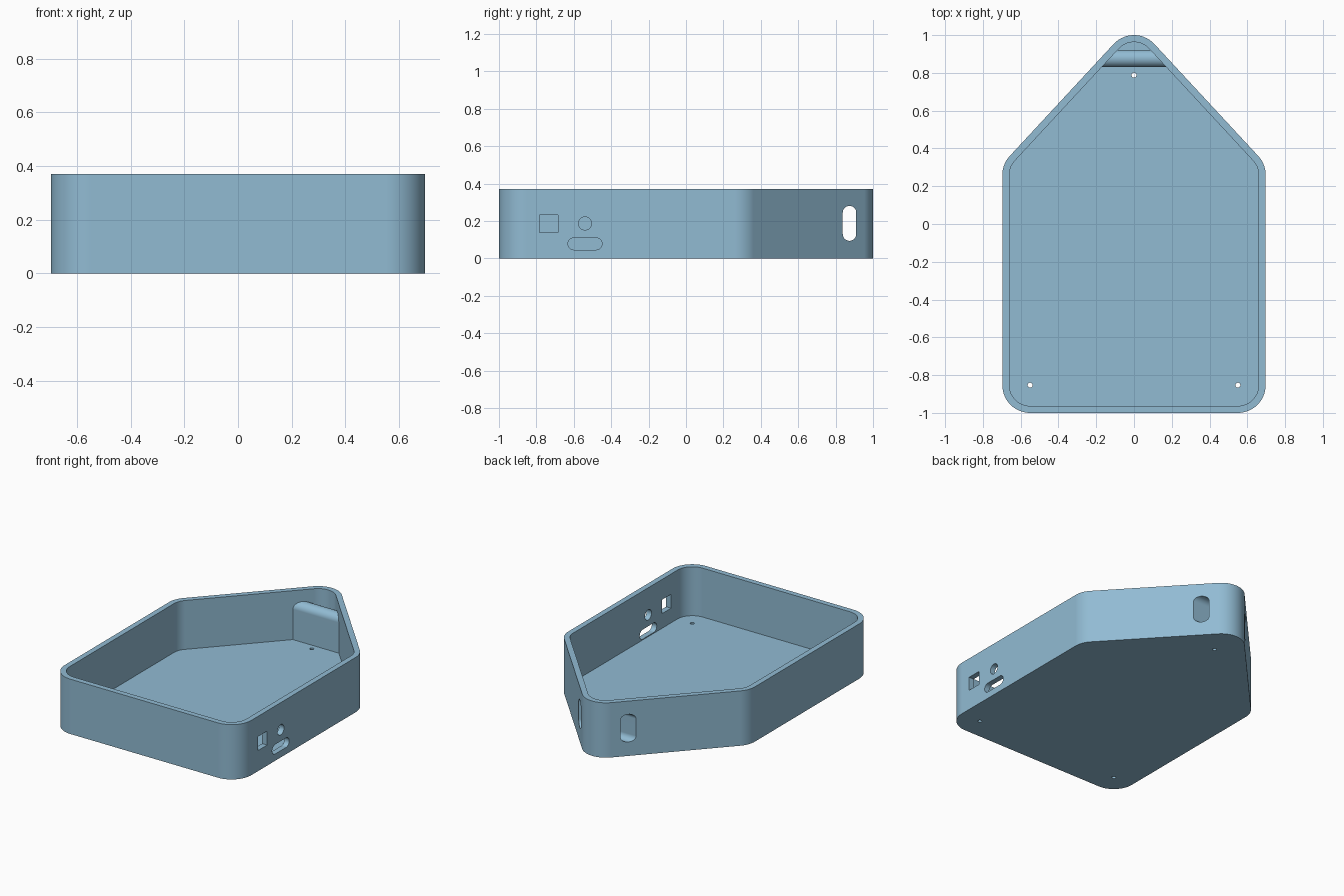
import bpy, bmesh, math
from mathutils import Vector

HEIGHT, WALL, FLOOR, CORNER = 0.37, 0.037, 0.04, 0.147

cube = bpy.data.objects.get("Cube")
if cube:
    bpy.data.objects.remove(cube, do_unlink=True)

blue = bpy.data.materials.new("dusty blue plastic")
blue.use_nodes = True
colour = (0.284, 0.497, 0.651, 1)
blue.diffuse_color = colour
blue.node_tree.nodes["Principled BSDF"].inputs["Base Color"].default_value = colour


def rounded(centres, r, steps=16):
    """Outline wrapped round equal circles, centres given anticlockwise."""
    centres = [Vector(c) for c in centres]
    count = len(centres)
    pts = []
    for i, c in enumerate(centres):
        if count == 1:
            start, sweep, n = 0, math.tau, 40
        else:
            a, b = c - centres[i - 1], centres[(i + 1) % count] - c
            start = math.atan2(-a.x, a.y)
            sweep = (math.atan2(-b.x, b.y) - start) % math.tau
            n = steps
        for k in range(n if count == 1 else n + 1):
            t = start + sweep * k / n
            pts.append((c.x + r * math.cos(t), c.y + r * math.sin(t)))
    return pts


def prism(name, pts, lo, hi, axis="z"):
    """Extrude an outline along z, or a (y, z) outline along x."""
    bm = bmesh.new()
    place = (lambda u, v, w: (u, v, w)) if axis == "z" else (lambda u, v, w: (w, u, v))
    low = [bm.verts.new(place(u, v, lo)) for u, v in pts]
    high = [bm.verts.new(place(u, v, hi)) for u, v in pts]
    bm.faces.new(low[::-1])
    bm.faces.new(high)
    for i in range(len(pts)):
        j = (i + 1) % len(pts)
        bm.faces.new((low[i], low[j], high[j], high[i]))
    mesh = bpy.data.meshes.new(name)
    bm.to_mesh(mesh)
    bm.free()
    mesh.materials.append(blue)
    ob = bpy.data.objects.new(name, mesh)
    bpy.context.collection.objects.link(ob)
    return ob


def cut(target, cutter):
    """Subtract the cutter, bake the result and remove the cutter."""
    cutter.hide_render = True
    mod = target.modifiers.new("cut", "BOOLEAN")
    mod.operation, mod.solver, mod.object = "DIFFERENCE", "EXACT", cutter
    bpy.context.view_layer.update()
    graph = bpy.context.evaluated_depsgraph_get()
    baked = bpy.data.meshes.new_from_object(target.evaluated_get(graph))
    target.modifiers.clear()
    target.data = baked
    bpy.data.objects.remove(cutter, do_unlink=True)


# Pointed tray: solid outer shape and the hollow inside it
corners = [(-0.55, -0.853), (0.55, -0.853), (0.55, 0.26), (0, 0.853), (-0.55, 0.26)]
tray = prism("tray", rounded(corners, CORNER), 0, HEIGHT)
hollow = prism("hollow", rounded(corners, CORNER - WALL), FLOOR, HEIGHT + 0.1)

# Round-topped strap block left standing across the point
strap_y, strap_top = 0.876, 0.245
cut(hollow, prism("strap_block", rounded([(strap_y, -0.1), (strap_y, strap_top)], 0.046),
                  -0.4, 0.4, "x"))
cut(tray, hollow)

# Strap slot through the block and both slanted walls
cut(tray, prism("strap_slot", rounded([(strap_y - 0.002, 0.13), (strap_y - 0.002, strap_top)], 0.036),
                -0.5, 0.5, "x"))

# Square, round and long ports in the left wall
square = [(-0.783, 0.139), (-0.685, 0.139), (-0.685, 0.233), (-0.783, 0.233)]
ports = {
    "square_port": square,
    "round_port": rounded([(-0.54, 0.187)], 0.035),
    "long_port": rounded([(-0.599, 0.078), (-0.481, 0.078)], 0.032),
}
for name, pts in ports.items():
    cut(tray, prism(name, pts, 0.6, 0.8, "x"))

# Screw holes through the floor
for x, y in [(-0.55, -0.853), (0.55, -0.853), (0, 0.788)]:
    cut(tray, prism("screw_hole", rounded([(x, y)], 0.013), -0.1, 0.1))

# Smooth curves with crisp edges
tray.name = "tray"
bpy.ops.object.select_all(action="DESELECT")
tray.select_set(True)
bpy.context.view_layer.objects.active = tray
bpy.ops.object.shade_smooth_by_angle(angle=math.radians(30))
weighted = tray.modifiers.new("even shading", "WEIGHTED_NORMAL")
weighted.keep_sharp = True
